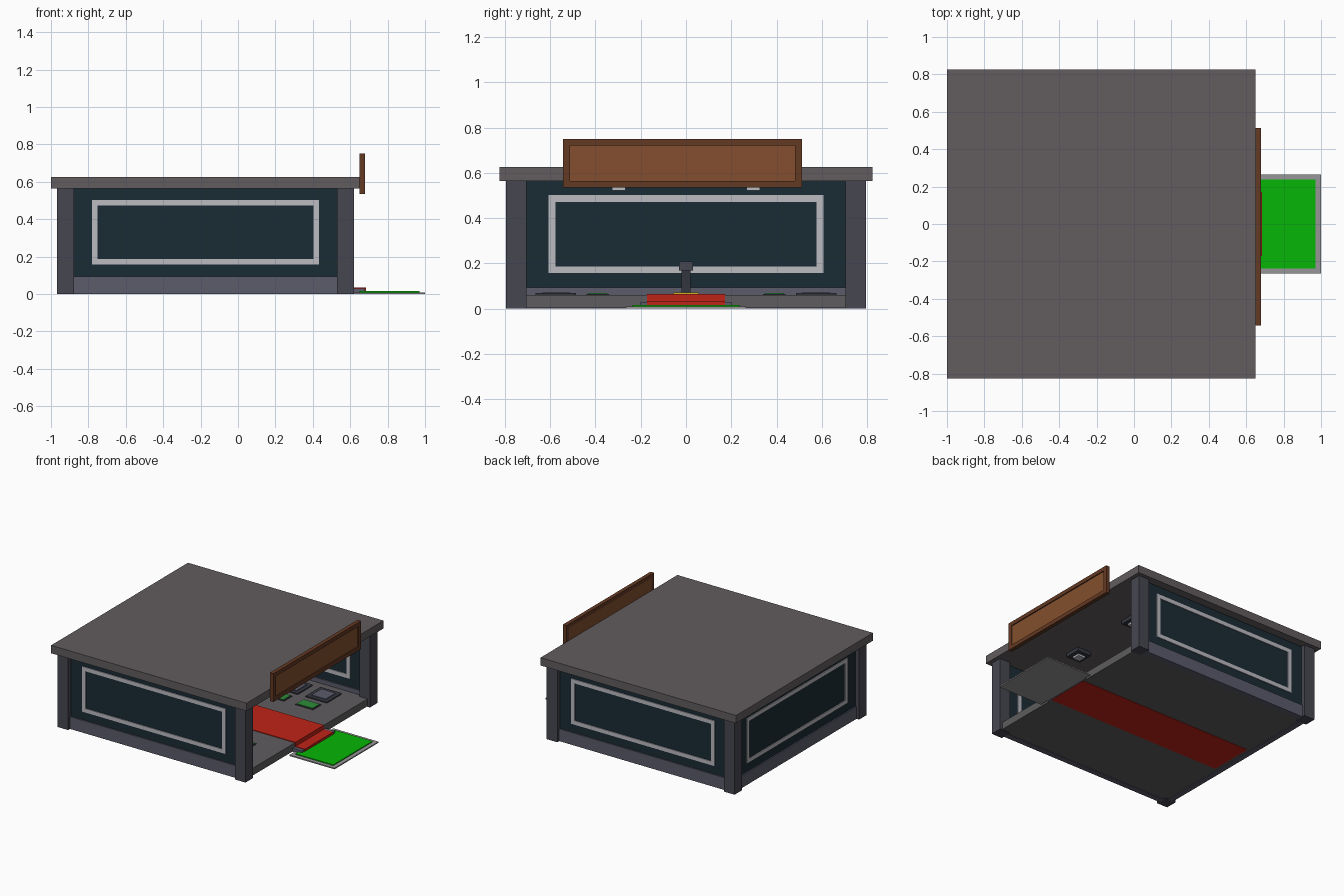
import bpy
from mathutils import Vector

if "Cube" in bpy.data.objects:
    bpy.data.objects.remove(bpy.data.objects["Cube"])


def mat(name, r, g, b):
    m = bpy.data.materials.new(name)
    m.diffuse_color = [(c / 255) ** 2.2 for c in (r, g, b)] + [1]
    m.use_nodes = True
    m.node_tree.nodes["Principled BSDF"].inputs["Base Color"].default_value = m.diffuse_color
    return m


ROOF = mat("roof_grey", 98, 93, 95)
PILLAR = mat("pillar_grey", 72, 72, 82)
BASE = mat("plinth_grey", 92, 92, 108)
GLASS = mat("dark_glass", 32, 47, 56)
TRIM = mat("pale_trim", 185, 185, 192)
FLOOR = mat("floor_grey", 95, 93, 95)
RED = mat("carpet_red", 190, 40, 30)
GREEN = mat("mat_green", 15, 180, 15)
LEAF = mat("pad_green", 50, 140, 60)
DARK = mat("dark_metal", 55, 57, 66)
YELLOW = mat("yellow", 210, 180, 40)
WOOD = mat("wood_dark", 100, 60, 40)
WOOD2 = mat("wood_light", 130, 80, 50)
MATGREY = mat("mat_edge", 150, 148, 150)


def box(name, x, y, z, material):
    """Box from (min, max) ranges."""
    v = [(a, b, c) for a in x for b in y for c in z]
    f = [(0, 1, 3, 2), (4, 6, 7, 5), (0, 4, 5, 1), (2, 3, 7, 6), (0, 2, 6, 4), (1, 5, 7, 3)]
    me = bpy.data.meshes.new(name)
    me.from_pydata(v, [], f)
    me.materials.append(material)
    ob = bpy.data.objects.new(name, me)
    bpy.context.collection.objects.link(ob)
    return ob


def border(name, axis, depth, u, z, w, material):
    """Four bars round a rectangle; axis 'x' runs along x, 'y' along y."""
    bars = {"bottom": (u, (z[0], z[0] + w)), "top": (u, (z[1] - w, z[1])),
            "left": ((u[0], u[0] + w), (z[0] + w, z[1] - w)),
            "right": ((u[1] - w, u[1]), (z[0] + w, z[1] - w))}
    for part, (a, b) in bars.items():
        xy = (a, depth) if axis == "x" else (depth, a)
        box(f"{name}_{part}", xy[0], xy[1], b, material)


CX = -0.173  # centre of the room in x


def wall(name, axis, d, c):
    """Plinth, dark pane and pale trim; d is the wall plane, c its middle."""
    def rng(h):
        return (d - h, d + h)
    span = (c - 0.71, c + 0.71)
    for part, h, z, m in (("plinth", 0.022, (0, 0.093), BASE),
                          ("pane", 0.012, (0.093, 0.57), GLASS)):
        xy = (span, rng(h)) if axis == "x" else (rng(h), span)
        box(f"{name}_{part}", xy[0], xy[1], z, m)
    border(f"{name}_trim", axis, rng(0.018), (c - 0.607, c + 0.607), (0.157, 0.502), 0.03, TRIM)


# roof slab and corner pillars
box("roof", (-1, 0.65), (-0.825, 0.825), (0.565, 0.625), ROOF)
for sx, x in (("left", (-0.967, -0.877)), ("right", (0.53, 0.62))):
    for sy, y in (("front", (-0.795, -0.705)), ("back", (0.705, 0.795))):
        box(f"pillar_{sy}_{sx}", x, y, (0, 0.567), PILLAR)

# three glazed walls, right side is open
wall("front_wall", "x", -0.75, CX)
wall("back_wall", "x", 0.75, CX)
wall("left_wall", "y", CX - 0.75, 0)

# floor, entrance step and carpet
box("floor", (-0.92, 0.60), (-0.75, 0.75), (0.004, 0.06), FLOOR)
box("step", (0.60, 0.68), (-0.2, 0.2), (0.002, 0.03), BASE)
box("carpet", (-0.88, 0.605), (-0.172, 0.172), (0.001, 0.065), RED)
box("carpet_step", (0.60, 0.684), (-0.172, 0.172), (0.012, 0.034), RED)

# outdoor mat
box("mat_edge", (0.62, 1.0), (-0.265, 0.265), (0, 0.009), MATGREY)
box("mat_top", (0.65, 0.97), (-0.237, 0.237), (0.009, 0.016), GREEN)

# floor plates and green pads in rows on both sides
for i in range(5):
    x = 0.32 - 0.245 * i
    for s in (-1, 1):
        y = 0.575 * s
        box("plate_rim", (x - 0.09, x + 0.09), (y - 0.09, y + 0.09), (0.06, 0.068), DARK)
        box("plate_top", (x - 0.06, x + 0.06), (y - 0.06, y + 0.06), (0.068, 0.073), BASE)
        y = 0.39 * s
        box("pad_rim", (x - 0.075, x + 0.075), (y - 0.05, y + 0.05), (0.06, 0.064), DARK)
        box("pad_top", (x - 0.066, x + 0.066), (y - 0.042, y + 0.042), (0.064, 0.068), LEAF)

# stand on the carpet
box("stand_base", (CX - 0.055, CX + 0.055), (-0.055, 0.055), (0.065, 0.071), YELLOW)
box("stand_post", (CX - 0.02, CX + 0.02), (-0.02, 0.02), (0.07, 0.17), DARK)
box("stand_head", (CX - 0.03, CX + 0.03), (-0.03, 0.03), (0.168, 0.208), PILLAR)

# ceiling lights
for x in (0.25, -0.60):
    for y in (-0.297, 0.297):
        box("lamp_housing", (x - 0.06, x + 0.06), (y - 0.06, y + 0.06), (0.537, 0.566), DARK)
        box("lamp_panel", (x - 0.03, x + 0.03), (y - 0.03, y + 0.03), (0.522, 0.537), TRIM)

# sign board over the entrance
border("sign_edge", "y", (0.65, 0.68), (-0.543, 0.512), (0.535, 0.75), 0.03, WOOD)
box("sign_panel", (0.65, 0.672), (-0.513, 0.482), (0.565, 0.72), WOOD2)
